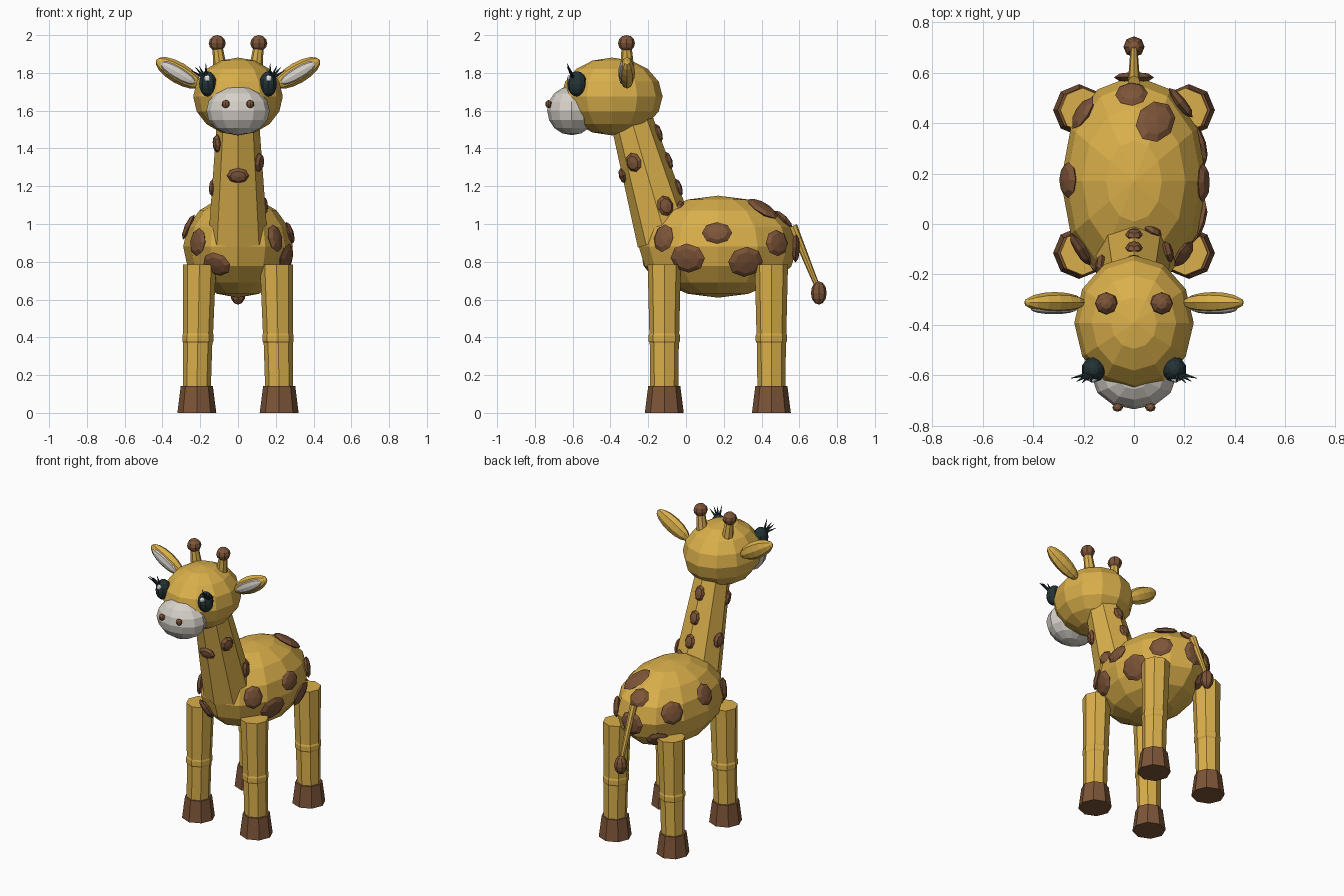
import bpy, bmesh, math
from mathutils import Vector, Matrix

if "Cube" in bpy.data.objects:
    bpy.data.objects.remove(bpy.data.objects["Cube"])


def material(name, rgb):
    m = bpy.data.materials.new(name)
    m.diffuse_color = (*rgb, 1)
    m.use_nodes = True
    m.node_tree.nodes["Principled BSDF"].inputs["Base Color"].default_value = m.diffuse_color
    return m


YELLOW = material("golden_yellow", (0.70, 0.43, 0.07))
BROWN = material("brown", (0.205, 0.09, 0.04))
CREAM = material("pale_grey", (0.67, 0.63, 0.58))
DARK = material("dark_eye", (0.017, 0.032, 0.036))
WHITE = material("white", (0.85, 0.87, 0.88))


def frame(loc, normal=(0, 0, 1), hint=(0, 1, 0)):
    """Matrix whose z axis is normal and whose y axis leans toward hint."""
    n = Vector(normal).normalized()
    x = Vector(hint).cross(n)
    if x.length < 1e-4:
        x = Vector((1, 0, 0))
    x.normalize()
    y = n.cross(x)
    rot = Matrix((x, y, n)).transposed().to_4x4()
    return Matrix.Translation(Vector(loc)) @ rot


def finish(name, bm, mat):
    bmesh.ops.recalc_face_normals(bm, faces=bm.faces)
    me = bpy.data.meshes.new(name)
    bm.to_mesh(me)
    bm.free()
    me.materials.append(mat)
    ob = bpy.data.objects.new(name, me)
    bpy.context.collection.objects.link(ob)
    return ob


def ball(name, loc, radii, mat, seg=12, rings=8, normal=(0, 0, 1), hint=(0, 1, 0)):
    bm = bmesh.new()
    m = frame(loc, normal, hint) @ Matrix.Diagonal((*radii, 1))
    bmesh.ops.create_uvsphere(bm, u_segments=seg, v_segments=rings, radius=1, matrix=m)
    return finish(name, bm, mat)


def tube(name, stations, mat, seg=8, normal=None):
    """Loft of circles; stations are (point, radius), all rings square to normal."""
    bm = bmesh.new()
    n = normal or Vector(stations[-1][0]) - Vector(stations[0][0])
    loops = []
    for p, r in stations:
        m = frame(p, n)
        loops.append([bm.verts.new(m @ Vector((r * math.cos(a), r * math.sin(a), 0)))
                      for a in (2 * math.pi * i / seg for i in range(seg))])
    for a, b in zip(loops, loops[1:]):
        for i in range(seg):
            j = (i + 1) % seg
            bm.faces.new((a[i], a[j], b[j], b[i]))
    bm.faces.new(loops[0][::-1])
    bm.faces.new(loops[-1])
    return finish(name, bm, mat)


# Body, neck and head
BODY_C, BODY_R = Vector((0, 0.17, 0.88)), Vector((0.29, 0.42, 0.27))
ball("body", BODY_C, BODY_R, YELLOW)
NECK_A, NECK_DIR = Vector((0, -0.104, 0.919)), Vector((0, -0.28, 0.96))
tube("neck", [(NECK_A, 0.157), (NECK_A + NECK_DIR * 0.78, 0.103)], YELLOW)
ball("head", (0, -0.392, 1.675), (0.237, 0.268, 0.206), YELLOW)
ball("muzzle", (0, -0.605, 1.60), (0.168, 0.13, 0.13), CREAM)

for side, s in (("right", 1), ("left", -1)):
    # Face details
    ball(f"{side}_nostril", (s * 0.065, -0.728, 1.635), (0.021, 0.017, 0.021), BROWN, 8, 6)
    ball(f"{side}_eye", (s * 0.16, -0.577, 1.742), (0.048, 0.052, 0.067), DARK, 10, 8)
    ball(f"{side}_eye_glint", (s * 0.163, -0.617, 1.77), (0.018, 0.012, 0.018), WHITE, 8, 6)
    base = (s * 0.17, -0.592, 1.765)
    for i, tip in enumerate(((0.25, -0.612, 1.815), (0.228, -0.625, 1.832),
                             (0.205, -0.63, 1.835), (0.17, -0.63, 1.85))):
        tube(f"{side}_eyelash_{i + 1}", [(base, 0.012), ((s * tip[0], tip[1], tip[2]), 0.001)], DARK, 5)
    # Ears and horns
    out = (s * math.cos(0.53), 0, math.sin(0.53))
    ball(f"{side}_ear", (s * 0.315, -0.312, 1.80), (0.056, 0.042, 0.137), YELLOW, 8, 8, out)
    ball(f"{side}_inner_ear", (s * 0.318, -0.338, 1.80), (0.036, 0.02, 0.105), CREAM, 8, 8, out)
    tube(f"{side}_horn", [((s * 0.092, -0.31, 1.80), 0.038), ((s * 0.11, -0.315, 1.95), 0.026)], YELLOW)
    ball(f"{side}_horn_knob", (s * 0.11, -0.315, 1.957), (0.045, 0.045, 0.043), BROWN, 8, 6)
    # Legs with knee rings and hooves
    for end, y in (("front", -0.115), ("back", 0.452)):
        tube(f"{end}_{side}_leg", [((s * 0.218, y, 0.12), 0.074), ((s * 0.213, y, 0.37), 0.077),
                                   ((s * 0.212, y, 0.38), 0.083), ((s * 0.212, y, 0.41), 0.083),
                                   ((s * 0.211, y, 0.42), 0.079), ((s * 0.204, y, 0.785), 0.088)],
             YELLOW, normal=(0, 0, 1))
        tube(f"{end}_{side}_hoof", [((s * 0.218, y, 0), 0.103), ((s * 0.218, y, 0.142), 0.085)], BROWN)

# Tail
tube("tail", [((0, 0.565, 0.99), 0.024), ((0, 0.695, 0.67), 0.014)], YELLOW)
ball("tail_tuft", (0, 0.703, 0.635), (0.042, 0.042, 0.062), BROWN, 8, 6)

# Body spots: rough position (pushed onto the body), width and height radii
body_spots = [
    (0.22, -0.153, 0.93, 0.062, 0.075), (0.26, 0.005, 0.818, 0.095, 0.08),
    (0.28, 0.164, 0.955, 0.08, 0.06), (0.26, 0.32, 0.797, 0.095, 0.085),
    (0.19, 0.49, 0.90, 0.075, 0.07), (0.087, 0.41, 1.085, 0.075, 0.1),
    (-0.01, 0.52, 1.025, 0.065, 0.065), (0.0, 0.585, 0.875, 0.08, 0.08),
    (-0.13, 0.49, 0.765, 0.075, 0.065), (-0.21, 0.45, 0.945, 0.075, 0.075),
    (-0.265, 0.175, 0.985, 0.072, 0.072), (-0.22, -0.11, 0.905, 0.075, 0.075),
    (-0.115, -0.19, 0.785, 0.085, 0.07),
]
for i, (x, y, z, w, h) in enumerate(body_spots):
    d = Vector((x, y, z)) - BODY_C
    k = Vector([d[j] / BODY_R[j] for j in range(3)]).normalized()
    p = BODY_C + Vector([k[j] * BODY_R[j] for j in range(3)]) * 0.98
    n = Vector([k[j] / BODY_R[j] for j in range(3)])
    ball(f"body_spot_{i + 1}", p, (w, h, 0.022), BROWN, 8, 4, n, (0, 0, 1))

# Neck spots: angle round the neck (0 right, 90 back), height, radii
neck_spots = [
    (-25, 1.325, 0.045, 0.052), (18, 1.095, 0.045, 0.055), (-90, 1.255, 0.06, 0.042),
    (198, 1.425, 0.04, 0.05), (172, 1.19, 0.045, 0.05), (90, 1.485, 0.035, 0.052),
    (90, 1.335, 0.035, 0.05), (90, 1.19, 0.035, 0.05), (60, 1.08, 0.045, 0.04),
]
for i, (deg, z, w, h) in enumerate(neck_spots):
    a = math.radians(deg)
    t = (z - 0.919 - 0.28 * 0.13 * math.sin(a)) / 0.96
    r = 0.157 - 0.069 * t
    out = Vector((math.cos(a), 0.96 * math.sin(a), 0.28 * math.sin(a)))
    ball(f"neck_spot_{i + 1}", NECK_A + NECK_DIR * t + out * r * 0.97, (w, h, 0.022),
         BROWN, 8, 4, out, NECK_DIR)
